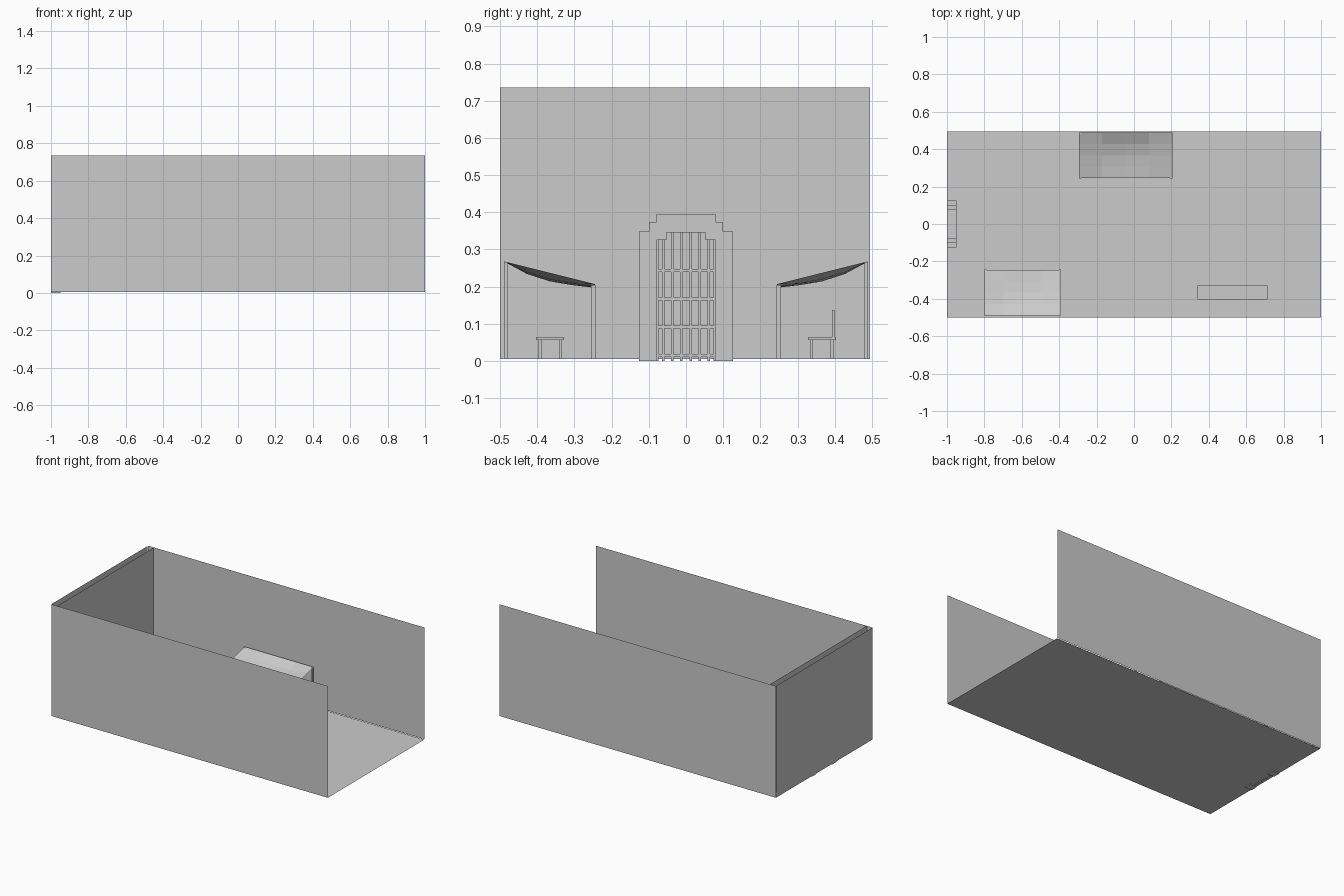
import bpy
import bmesh
from mathutils import Vector

cube = bpy.data.objects.get("Cube")
if cube:
    bpy.data.objects.remove(cube, do_unlink=True)

grey = bpy.data.materials.new("plain_grey")
grey.use_nodes = True
GREY = (0.6, 0.6, 0.6, 1)
grey.diffuse_color = GREY
grey.node_tree.nodes["Principled BSDF"].inputs["Base Color"].default_value = GREY

FLOOR, TOP, END = 0.005, 0.735, 0.495


def finish(name, bm):
    mesh = bpy.data.meshes.new(name)
    bm.to_mesh(mesh)
    bm.free()
    mesh.materials.append(grey)
    obj = bpy.data.objects.new(name, mesh)
    bpy.context.collection.objects.link(obj)
    return obj


def add_box(bm, lo, hi):
    lo, hi = Vector(lo), Vector(hi)
    verts = bmesh.ops.create_cube(bm, size=1)["verts"]
    bmesh.ops.scale(bm, vec=hi - lo, verts=verts)
    bmesh.ops.translate(bm, vec=(lo + hi) / 2, verts=verts)


def sheet(name, points, depth=0):
    """Flat outline, optionally thickened along x."""
    bm = bmesh.new()
    face = bm.faces.new([bm.verts.new(p) for p in points])
    if depth:
        new = bmesh.ops.extrude_face_region(bm, geom=[face])["geom"]
        moved = [g for g in new if isinstance(g, bmesh.types.BMVert)]
        bmesh.ops.translate(bm, vec=(depth, 0, 0), verts=moved)
        bmesh.ops.recalc_face_normals(bm, faces=bm.faces)
    return finish(name, bm)


def mirrored(half):
    """Right half of an arch outline completed across y = 0."""
    return half + [(-y, z) for y, z in reversed(half)]


# Courtyard shell
sheet("floor", [(-1, -0.5, FLOOR), (1, -0.5, FLOOR), (1, END, FLOOR), (-1, END, FLOOR)])
sheet("front_wall", [(-1, -0.5, FLOOR), (1, -0.5, FLOOR), (1, -0.5, TOP), (-1, -0.5, TOP)])
sheet("back_wall", [(1, 0.5, FLOOR), (-1, 0.5, FLOOR), (-1, 0.5, TOP), (1, 0.5, TOP)])
sheet("end_wall_outer", [(-1, END, FLOOR), (-1, -0.5, FLOOR), (-1, -0.5, TOP), (-1, END, TOP)])

# Inner end wall, notched for the gateway
arch_out = mirrored([(0.126, 0), (0.126, 0.348), (0.1, 0.348), (0.1, 0.374),
                     (0.079, 0.374), (0.079, 0.396)])
arch_in = mirrored([(0.079, 0), (0.079, 0.325), (0.053, 0.325), (0.053, 0.346)])
notch = [(-0.957, y, max(z, FLOOR)) for y, z in arch_in]
sheet("end_wall_inner", [(-0.957, END, TOP), (-0.957, END, FLOOR)] + notch
      + [(-0.957, -0.5, FLOOR), (-0.957, -0.5, TOP)])

# Stepped gateway frame
ring = arch_out + arch_in[::-1]
sheet("gate_frame", [(-0.999, y, z) for y, z in ring], 0.049)

# Gate lattice
bm = bmesh.new()
for side in (-1, 1):
    for y, top in ((0.0125, 0.346), (0.037, 0.346), (0.061, 0.325), (0.077, 0.325)):
        add_box(bm, (-0.98, side * y - 0.003, 0), (-0.973, side * y + 0.003, top))
for z in (0.015, 0.092, 0.167, 0.243):
    add_box(bm, (-0.981, -0.079, z - 0.004), (-0.972, 0.079, z + 0.004))
finish("gate_lattice", bm)


def awning(name, x0, x1, side):
    # Sagging cloth pinned at its corners
    bm = bmesh.new()
    n = 4
    along = (0, 0.75, 1, 0.75, 0)
    drop = (0, 0.018, 0.023, 0.018, 0.01)
    grid = []
    for j in range(n + 1):
        v = j / n
        row = []
        for i in range(n + 1):
            y = side * (0.49 - 0.245 * v)
            z = 0.268 - 0.061 * v - along[i] * drop[j]
            row.append(bm.verts.new((x0 + (x1 - x0) * i / n, y, z)))
        grid.append(row)
    for j in range(n):
        for i in range(n):
            bm.faces.new((grid[j][i], grid[j][i + 1], grid[j + 1][i + 1], grid[j + 1][i]))
    bmesh.ops.recalc_face_normals(bm, faces=bm.faces)
    if bm.faces[0].normal.z < 0:
        bmesh.ops.reverse_faces(bm, faces=bm.faces)
    finish(name + "_cloth", bm)

    # Tall posts by the wall, short posts in front
    bm = bmesh.new()
    for x in (x0 + 0.006, x1 - 0.006):
        for y, top, r in ((0.485, 0.266, 0.005), (0.25, 0.205, 0.006)):
            add_box(bm, (x - r, side * y - r, FLOOR), (x + r, side * y + r, top))
    finish(name + "_posts", bm)


awning("back_awning", -0.295, 0.205, 1)
awning("front_awning", -0.8, -0.39, -1)


def bench(name, x0, x1, y0, backrest=False):
    bm = bmesh.new()
    y1 = y0 + 0.075
    add_box(bm, (x0, y0, 0.056), (x1, y1, 0.064))
    for x in (x0 + 0.01, x1 - 0.018):
        for y in (y0 + 0.006, y1 - 0.014):
            add_box(bm, (x, y, FLOOR), (x + 0.008, y + 0.008, 0.056))
    if backrest:
        add_box(bm, (x0, y1 - 0.01, 0.064), (x1, y1 - 0.004, 0.137))
    finish(name, bm)


bench("open_bench", 0.34, 0.715, -0.403)
bench("shaded_bench", -0.232, 0.143, 0.328, True)
